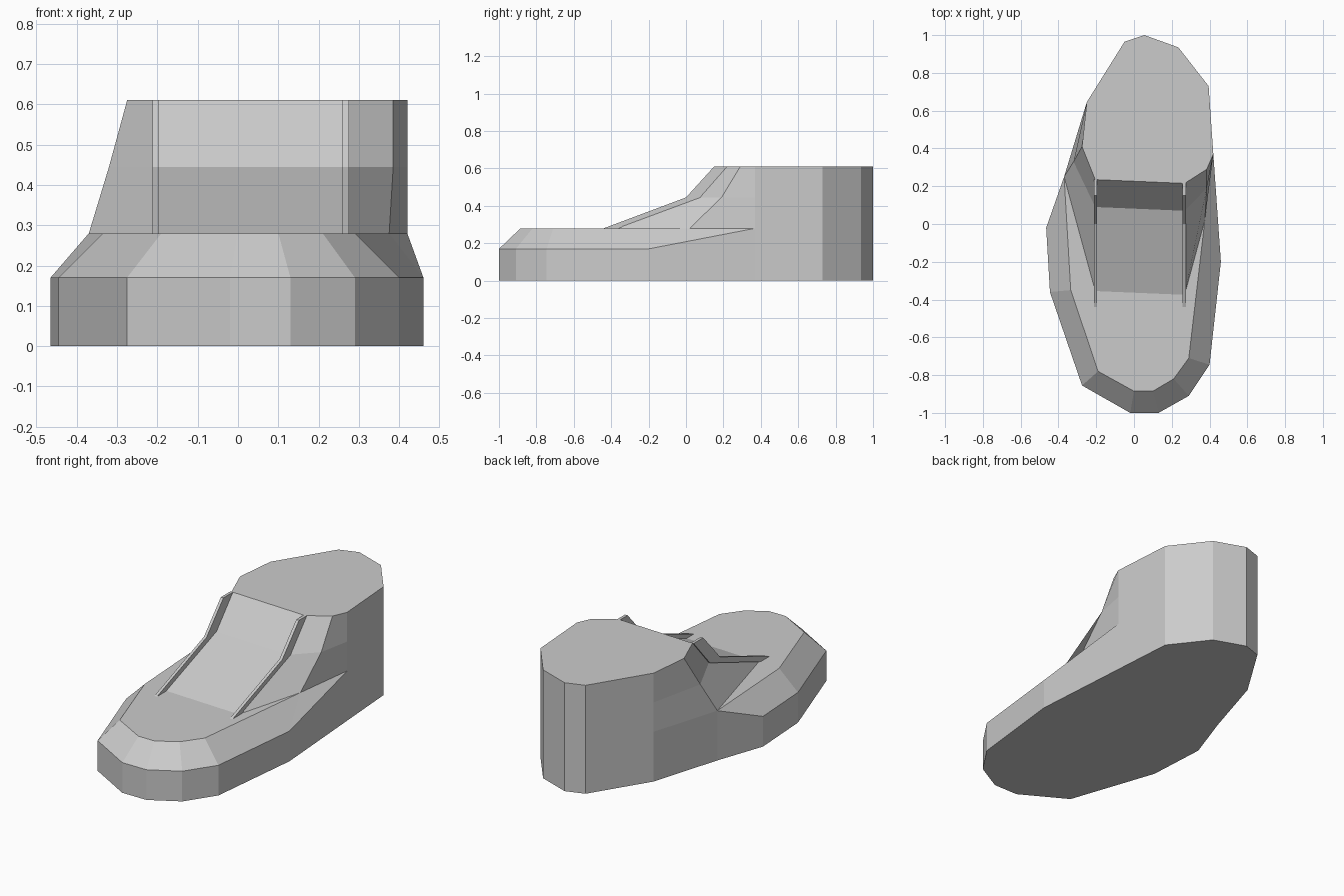
import bpy, bmesh

if "Cube" in bpy.data.objects:
    bpy.data.objects.remove(bpy.data.objects["Cube"])


def make_object(name, loops, caps):
    """Loft closed loops of equal length, then add cap faces given as point lists."""
    bm = bmesh.new()
    rows = [[bm.verts.new(p) for p in loop] for loop in loops]
    n = len(rows[0])
    for low, high in zip(rows, rows[1:]):
        for i in range(n):
            j = (i + 1) % n
            bm.faces.new((low[i], low[j], high[j], high[i]))
    for cap in caps:
        bm.faces.new([bm.verts.new(p) for p in cap])
    bmesh.ops.remove_doubles(bm, verts=bm.verts, dist=0.0005)
    bmesh.ops.dissolve_degenerate(bm, edges=bm.edges, dist=0.0005)
    bmesh.ops.recalc_face_normals(bm, faces=bm.faces)
    mesh = bpy.data.meshes.new(name)
    bm.to_mesh(mesh)
    bm.free()
    obj = bpy.data.objects.new(name, mesh)
    bpy.context.collection.objects.link(obj)
    return obj


def at(points, z):
    return [(x, y, z) for x, y in points]


RIM, DECK, MID, TOP = 0.17, 0.28, 0.445, 0.61
LEFT, RIGHT = (-0.37, 0.25), (0.42, 0.37)
heel = [(0.395, 0.73), (0.235, 0.935), (0.055, 1.0), (-0.05, 0.965), (-0.25, 0.645)]
front = [(-0.465, -0.02), (-0.445, -0.36), (-0.275, -0.855), (-0.02, -1.0), (0.13, -1.0),
         (0.29, -0.91), (0.40, -0.745), (0.46, -0.2)]
inset = [LEFT, (-0.335, -0.35), (-0.19, -0.78), (0.0, -0.885), (0.10, -0.885),
         (0.21, -0.82), (0.29, -0.71), (0.375, 0.02)]

# instep columns at deck, mid and top height: left wall, tongue left, tongue right, right wall
instep = {
    DECK: [LEFT, (-0.205, -0.355), (0.268, -0.375), (0.375, 0.02)],
    MID: [(-0.32, 0.33), (-0.205, 0.09), (0.268, 0.07), (0.385, 0.19)],
    TOP: [(-0.275, 0.41), (-0.205, 0.235), (0.268, 0.215), (0.385, 0.29)],
}

# sole with sloped toe rim and flat toe deck
ground = [LEFT] + front + [RIGHT] + heel
rim = at([LEFT], DECK) + at(front, RIM) + at([RIGHT] + heel, DECK)
shoulder = at([LEFT] + inset + [RIGHT] + heel, DECK)
deck = at(inset + [instep[DECK][2], instep[DECK][1]], DECK)
make_object("sole", [at(ground, 0), rim, shoulder], [at(ground, 0), deck])

# upper: heel wall, instep walls and tongue
rows = [at([RIGHT] + heel + instep[z], z) for z in (DECK, MID, TOP)]
make_object("upper", rows, [rows[-1]])

# thin raised rails along both sides of the tongue
profile = [(-0.44, DECK), (0.0, MID), (0.15, TOP), (0.235, TOP), (0.09, MID), (-0.36, DECK)]
for side, x0, x1 in (("left", -0.212, -0.196), ("right", 0.258, 0.275)):
    ends = [[(x, y, z) for y, z in profile] for x in (x0, x1)]
    make_object(side + "_rail", ends, ends)
